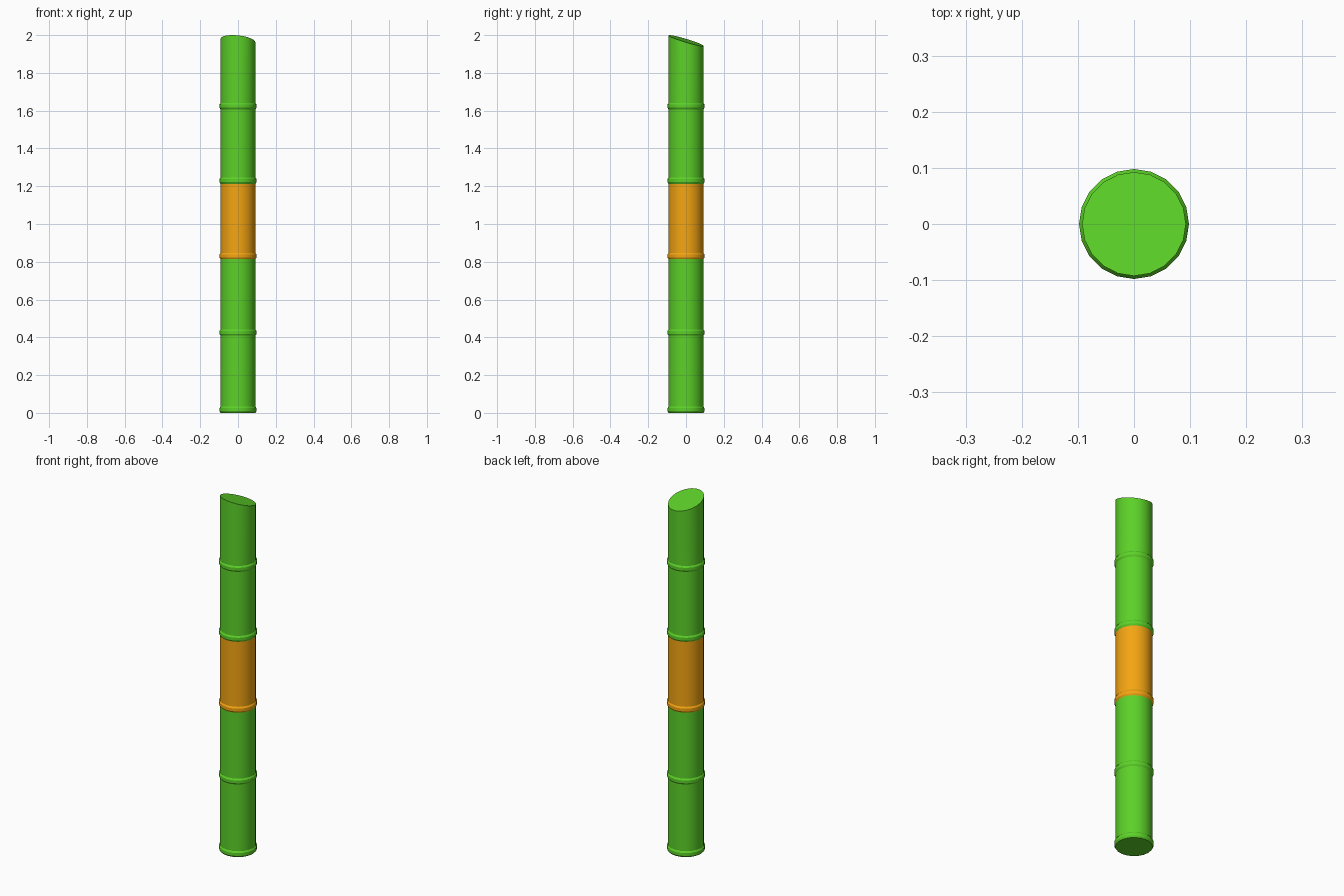
import bpy, bmesh, math

if "Cube" in bpy.data.objects:
    bpy.data.objects.remove(bpy.data.objects["Cube"])

SIDES = 20
R, RING = 0.0925, 0.098


def material(name, color):
    m = bpy.data.materials.new(name)
    m.diffuse_color = (*color, 1)
    m.use_nodes = True
    m.node_tree.nodes["Principled BSDF"].inputs["Base Color"].default_value = m.diffuse_color
    return m


green = material("green", (0.107, 0.64, 0.021))
orange = material("orange", (0.91, 0.376, 0.006))


def cut_height(x, y):
    # slanted plane of the top cut
    return 1.971 - 0.1 * x - 0.3 * y


def cane_segment(name, z0, z1, mat, base=False, slanted=False):
    # raised node ring at the foot, then a straight tube
    profile = [(R, z0), (RING, z0 + 0.009), (RING, z0 + 0.025),
               (R, z0 + 0.033), (R, z1)]
    bm = bmesh.new()
    loops = []
    for i, (r, z) in enumerate(profile):
        loop = []
        for k in range(SIDES):
            a = 2 * math.pi * k / SIDES
            x, y = r * math.cos(a), r * math.sin(a)
            top = slanted and i == len(profile) - 1
            loop.append(bm.verts.new((x, y, cut_height(x, y) if top else z)))
        loops.append(loop)
    for a, b in zip(loops, loops[1:]):
        for k in range(SIDES):
            n = (k + 1) % SIDES
            bm.faces.new((a[k], a[n], b[n], b[k]))
    if base:
        bm.faces.new(loops[0][::-1])
    if slanted:
        bm.faces.new(loops[-1])
    mesh = bpy.data.meshes.new(name)
    bm.to_mesh(mesh)
    bm.free()
    mesh.materials.append(mat)
    obj = bpy.data.objects.new(name, mesh)
    bpy.context.collection.objects.link(obj)
    bpy.ops.object.select_all(action='DESELECT')
    obj.select_set(True)
    bpy.context.view_layer.objects.active = obj
    bpy.ops.object.shade_smooth_by_angle(angle=math.radians(30))


# five stacked cane segments, the middle one orange
joints = [0, 0.409, 0.814, 1.213, 1.607, 2.0]
names = ["bottom_segment", "lower_segment", "middle_segment",
         "upper_segment", "top_segment"]
for i, name in enumerate(names):
    cane_segment(name, joints[i], joints[i + 1],
                 orange if i == 2 else green, base=i == 0, slanted=i == 4)
